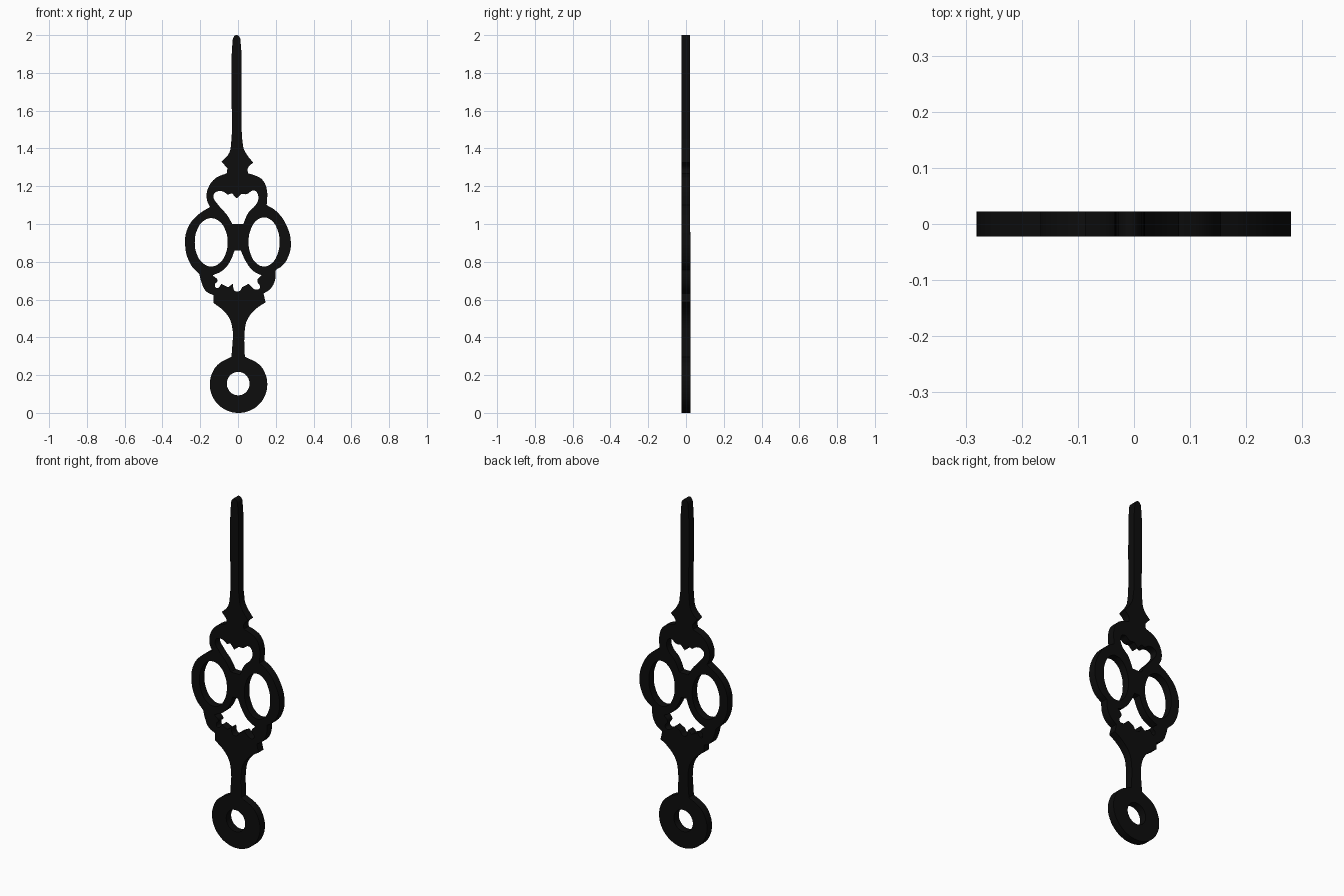
import bpy, math

if "Cube" in bpy.data.objects:
    bpy.data.objects.remove(bpy.data.objects["Cube"])

HALF_THICKNESS = 0.0225
C = 1  # marks a sharp corner in a profile


def arc(cx, cz, rx, rz, start, end, n):
    return [(cx + rx * math.cos(math.radians(start + (end - start) * i / n)),
             cz + rz * math.sin(math.radians(start + (end - start) * i / n)))
            for i in range(n + 1)]


def add_loop(curve, points):
    """Closed smooth loop, with straight handles at the marked corners."""
    s = curve.splines.new('BEZIER')
    s.bezier_points.add(len(points) - 1)
    for bp, p in zip(s.bezier_points, points):
        bp.co = (p[0], p[1], 0)
        kind = 'VECTOR' if len(p) > 2 else 'AUTO'
        bp.handle_left_type = bp.handle_right_type = kind
    s.use_cyclic_u = True
    s.resolution_u = 5


# right edge, from tip down to the stem foot
right_edge = [
    (-.008, 2.0), (.008, 1.99), (.014, 1.96), (.019, 1.8), (.027, 1.41),
    (.042, 1.375), (.08, 1.325, C), (.052, 1.295), (.053, 1.268, C),
    (.09, 1.257), (.128, 1.235), (.152, 1.185), (.152, 1.10, C),
    (.2, 1.07), (.253, 1.0), (.28, .9), (.265, .825), (.235, .78),
    (.2, .757, C), (.195, .70), (.17, .655), (.135, .632, C),
    (.146, .585, C), (.098, .553), (.05, .495), (.036, .44), (.036, .297, C)]

# left edge, from the stem foot back up to the tip
left_edge = [
    (-.034, .297, C), (-.034, .47), (-.066, .53), (-.13, .583, C),
    (-.13, .623, C), (-.17, .645), (-.193, .69), (-.205, .735, C),
    (-.25, .785), (-.28, .89), (-.263, .985), (-.21, 1.05), (-.148, 1.09, C),
    (-.165, 1.13), (-.158, 1.19), (-.118, 1.243), (-.06, 1.268, C),
    (-.056, 1.295, C), (-.087, 1.33, C), (-.05, 1.37), (-.038, 1.41),
    (-.034, 1.8), (-.029, 1.96), (-.023, 1.99)]

# pivot ring outline joins the two edges around the bottom
pivot_ring = arc(.003, .151, .152, .151, 66, -246, 14)

# upper fretwork opening
upper_opening = [
    (-.13, 1.15), (-.115, 1.17), (-.08, 1.172), (-.055, 1.155, C),
    (-.032, 1.163, C), (-.008, 1.135, C), (.018, 1.16, C), (.045, 1.158),
    (.085, 1.178), (.107, 1.15), (.1, 1.11), (.055, 1.06), (.028, 1.0, C),
    (-.03, 1.0, C), (-.06, 1.05), (-.1, 1.095)]

# lower fretwork opening
lower_opening = [
    (-.018, .86, C), (.015, .86, C), (.04, .805), (.08, .752), (.125, .728, C),
    (.102, .70), (.117, .665), (.1, .652), (.055, .683, C), (.022, .665, C),
    (.008, .645), (-.016, .645), (-.028, .683, C), (-.052, .665, C),
    (-.088, .682, C), (-.112, .66), (-.122, .68), (-.108, .70),
    (-.135, .728, C), (-.08, .755), (-.043, .80)]

curve = bpy.data.curves.new("clock_hand", 'CURVE')
curve.dimensions = '2D'
curve.fill_mode = 'BOTH'
curve.extrude = HALF_THICKNESS

add_loop(curve, right_edge + pivot_ring[1:-1] + left_edge)
add_loop(curve, upper_opening)
add_loop(curve, lower_opening)
add_loop(curve, arc(.138, .905, .082, .13, 0, 330, 11))    # right oval
add_loop(curve, arc(-.142, .903, .087, .128, 0, 330, 11))  # left oval
add_loop(curve, arc(.001, .155, .06, .062, 0, 330, 11))    # pivot hole

hand = bpy.data.objects.new("clock_hand", curve)
bpy.context.collection.objects.link(hand)
hand.rotation_euler.x = math.pi / 2

# bake the plate to a mesh with crisp rims
bpy.context.view_layer.objects.active = hand
hand.select_set(True)
bpy.ops.object.convert(target='MESH')
hand = bpy.context.object
bpy.ops.object.transform_apply(location=False, rotation=True, scale=False)
bpy.ops.object.shade_smooth_by_angle(angle=math.radians(30))

# black metal
black = bpy.data.materials.new("black_metal")
black.diffuse_color = (.004, .004, .004, 1)
black.use_nodes = True
black.node_tree.nodes["Principled BSDF"].inputs["Base Color"].default_value = black.diffuse_color
hand.data.materials.clear()
hand.data.materials.append(black)
